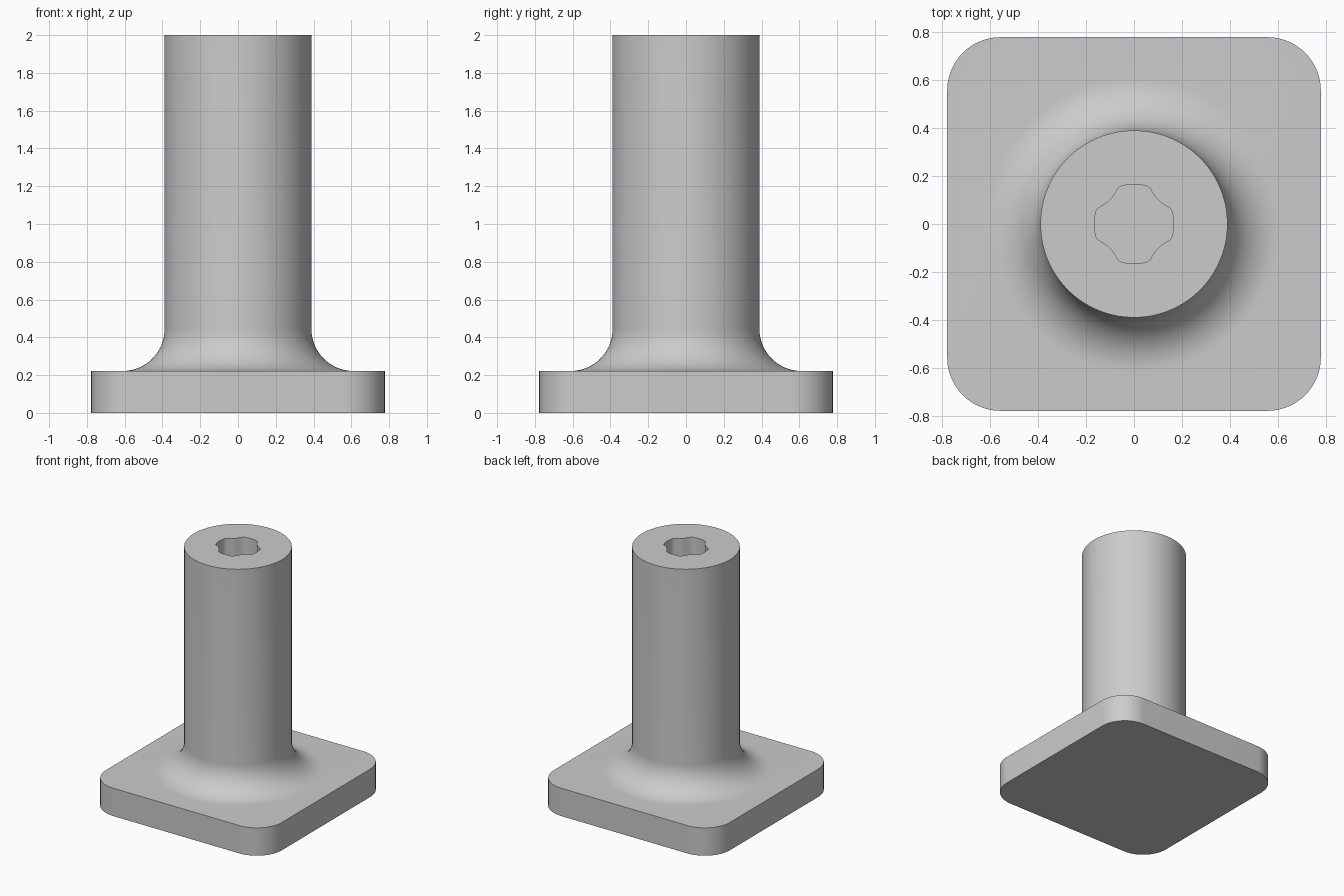
import bpy, bmesh, math

cube = bpy.data.objects.get("Cube")
if cube:
    bpy.data.objects.remove(cube, do_unlink=True)

HALF, THICK, ROUND = 0.777, 0.222, 0.222    # plate
RADIUS, FILLET, HEIGHT = 0.389, 0.222, 2.0  # post
SOCKET_DEPTH = 0.4
CORNER = 24                                 # points per corner
COUNT = 4 * CORNER


def circle(r):
    return [(r * math.cos(a), r * math.sin(a))
            for a in (math.tau * (i + 0.5) / COUNT for i in range(COUNT))]


def rounded_square():
    pts = []
    for q in range(4):
        mid = math.pi / 4 + q * math.pi / 2
        c = (HALF - ROUND) * math.sqrt(2)
        for i in range(CORNER):
            a = q * math.pi / 2 + math.pi / 2 * i / (CORNER - 1)
            pts.append((c * math.cos(mid) + ROUND * math.cos(a),
                        c * math.sin(mid) + ROUND * math.sin(a)))
    return pts


def loft(name, rings, material):
    """Skin a stack of (outline, z) rings and cap both ends."""
    bm = bmesh.new()
    loops = [[bm.verts.new((x, y, z)) for x, y in pts] for pts, z in rings]
    for low, high in zip(loops, loops[1:]):
        for i in range(len(low)):
            j = (i + 1) % len(low)
            bm.faces.new((low[i], low[j], high[j], high[i]))
    bm.faces.new(loops[0][::-1])
    bm.faces.new(loops[-1])
    bmesh.ops.recalc_face_normals(bm, faces=bm.faces)
    mesh = bpy.data.meshes.new(name)
    bm.to_mesh(mesh)
    bm.free()
    mesh.materials.append(material)
    obj = bpy.data.objects.new(name, mesh)
    bpy.context.collection.objects.link(obj)
    return obj


grey = bpy.data.materials.new("light_grey")
grey.use_nodes = True
grey.diffuse_color = (0.6, 0.6, 0.6, 1)
grey.node_tree.nodes["Principled BSDF"].inputs["Base Color"].default_value = grey.diffuse_color

# Square plate, concave fillet and round post in one skin
plate = rounded_square()
rings = [(plate, 0), (plate, THICK)]
STEPS = 16
for i in range(STEPS + 1):
    a = math.pi / 2 * i / STEPS
    rings.append((circle(RADIUS + FILLET * (1 - math.sin(a))),
                  THICK + FILLET * (1 - math.cos(a))))
rings.append((circle(RADIUS), HEIGHT))
post = loft("flanged_post", rings, grey)

# Four-lobed socket in the top of the post
half_lobe = [(0.165, 0), (0.16, 0.05), (0.15, 0.065), (0.11, 0.09)]
quarter = half_lobe + [(y, x) for x, y in half_lobe[:0:-1]]
outline = []
for q in range(4):
    outline += quarter
    quarter = [(-y, x) for x, y in quarter]
cutter = loft("socket_cutter", [(outline, HEIGHT - SOCKET_DEPTH), (outline, HEIGHT + 0.1)], grey)
cutter.hide_render = True

cut = post.modifiers.new("socket", 'BOOLEAN')
cut.operation, cut.solver, cut.object = 'DIFFERENCE', 'EXACT', cutter
bpy.ops.object.select_all(action='DESELECT')
bpy.context.view_layer.objects.active = post
post.select_set(True)
bpy.ops.object.modifier_apply(modifier=cut.name)
bpy.data.objects.remove(cutter, do_unlink=True)
bpy.ops.object.shade_smooth_by_angle(angle=math.radians(30))
